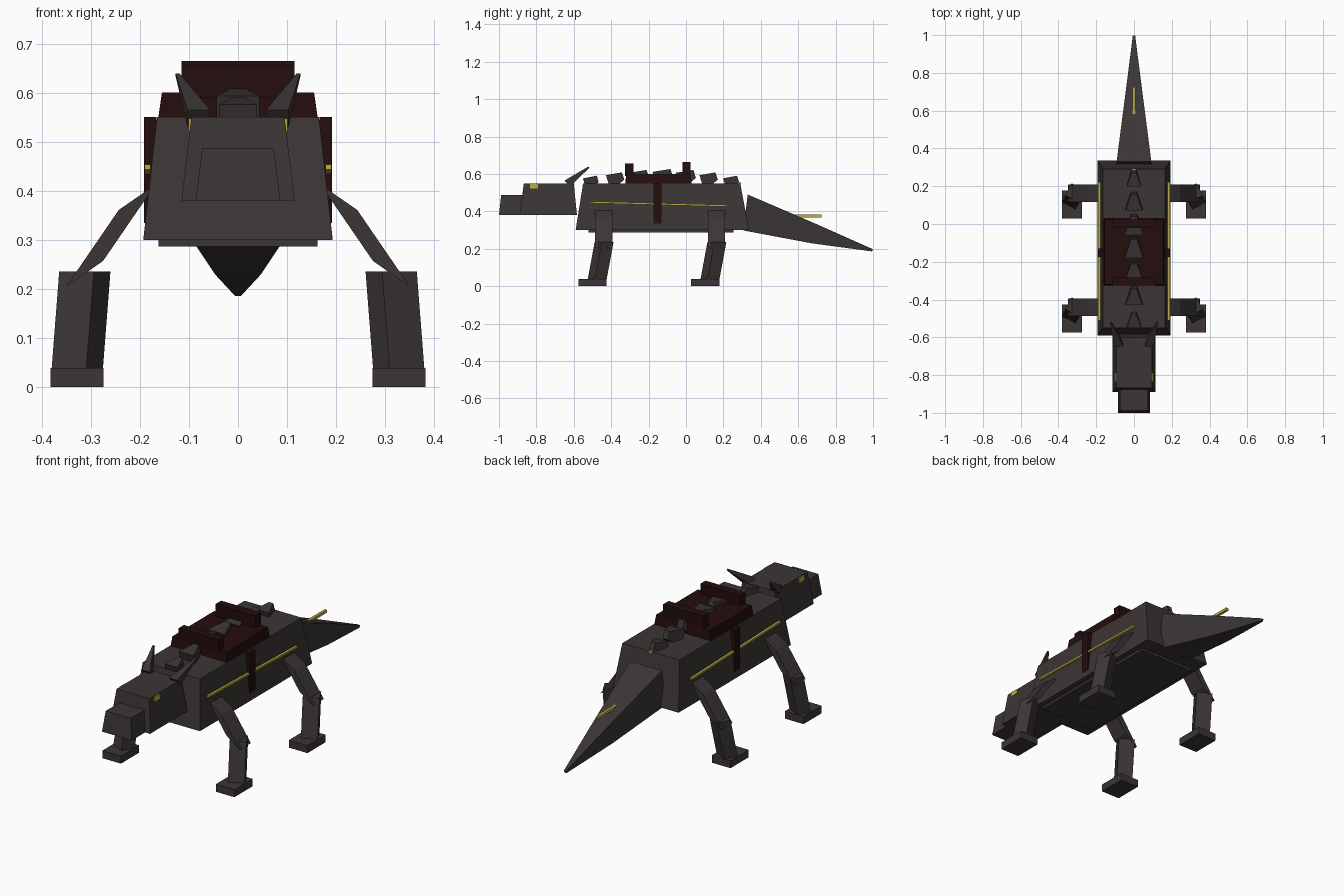
import bpy, bmesh, math
from mathutils import Vector, Matrix

if "Cube" in bpy.data.objects:
    bpy.data.objects.remove(bpy.data.objects["Cube"], do_unlink=True)


def material(name, rgb):
    m = bpy.data.materials.new(name)
    m.use_nodes = True
    m.diffuse_color = (*rgb, 1)
    m.node_tree.nodes["Principled BSDF"].inputs["Base Color"].default_value = (*rgb, 1)
    return m


HIDE = material("charcoal hide", (0.045, 0.036, 0.036))
LEATHER = material("dark red leather", (0.018, 0.004, 0.004))
GOLD = material("yellow glow", (0.52, 0.41, 0.05))
X, Y, Z = Vector((1, 0, 0)), Vector((0, 1, 0)), Vector((0, 0, 1))


def ring(center, u, v):
    """Four corners of a rectangle with half-extent vectors u and v."""
    c = Vector(center)
    return [c - u - v, c + u - v, c + u + v, c - u + v]


def loft(name, rings, mat):
    """Closed four-sided solid through a series of rings."""
    bm = bmesh.new()
    loops = [[bm.verts.new(p) for p in r] for r in rings]
    for a, b in zip(loops, loops[1:]):
        for i in range(4):
            j = (i + 1) % 4
            bm.faces.new((a[i], a[j], b[j], b[i]))
    bm.faces.new(loops[0])
    bm.faces.new(loops[-1])
    bmesh.ops.recalc_face_normals(bm, faces=bm.faces)
    me = bpy.data.meshes.new(name)
    bm.to_mesh(me)
    bm.free()
    me.materials.append(mat)
    ob = bpy.data.objects.new(name, me)
    bpy.context.collection.objects.link(ob)
    return ob


def slab(name, x, y, z, mat, top_x=None, top_y=None):
    """Upright block centred on x = 0, optionally tapered to its top."""
    top_x, top_y = top_x or x, top_y or y
    rings = [ring((0, (b[0] + b[1]) / 2, h), X * a, Y * (b[1] - b[0]) / 2)
             for a, b, h in ((x, y, z[0]), (top_x, top_y, z[1]))]
    return loft(name, rings, mat)


def box(name, lo, hi, mat):
    lo, hi = Vector(lo), Vector(hi)
    c, h = (lo + hi) / 2, (hi - lo) / 2
    return loft(name, [ring(c - Z * h.z, X * h.x, Y * h.y),
                       ring(c + Z * h.z, X * h.x, Y * h.y)], mat)


# Torso, belly, head and snout
slab("body", 0.193, (-0.59, 0.337), (0.30, 0.55), HIDE, 0.165, (-0.55, 0.29))
slab("belly_plate", 0.162, (-0.52, 0.253), (0.287, 0.301), HIDE)
slab("head", 0.115, (-0.89, -0.583), (0.38, 0.55), HIDE, 0.095, (-0.867, -0.60))
slab("snout", 0.086, (-1.0, -0.85), (0.38, 0.487), HIDE, 0.073, (-0.988, -0.86))

# Tail, tapering down to a point
loft("tail", [ring((0, 0.318, 0.394), X * 0.092, Vector((0, 0.012, 0.096))),
              ring((0, 0.68, 0.283), X * 0.046, Vector((0, 0.006, 0.054))),
              ring((0, 0.997, 0.192), X * 0.006, Vector((0, 0.002, 0.006)))], HIDE)
box("tail_stripe", (-0.007, 0.575, 0.368), (0.007, 0.725, 0.382), GOLD)
box("rump_stripe", (-0.008, 0.275, 0.545), (0.008, 0.293, 0.554), GOLD)

# Row of backward-leaning spikes, tallest in the middle
axis, up = Vector((0, 0.95, 0.3)), Vector((0, -0.3, 0.95))
for i in range(7):
    arch = math.sin(math.pi * i / 6)
    size = 1 + 0.3 * arch
    base = Vector((0, -0.54 + 0.125 * i, 0.54 + 0.024 * arch))
    tip = base + axis * 0.072 * size + Z * 0.012
    loft(f"back_spike_{i + 1}", [ring(base, X * 0.038 * size, up * 0.038 * size),
                                 ring(tip, X * 0.013 * size, up * 0.018 * size)], HIDE)

# Saddle
slab("saddle_seat", 0.163, (-0.325, 0.03), (0.545, 0.60), LEATHER, 0.155, (-0.32, 0.025))
slab("saddle_front_bar", 0.115, (-0.325, -0.282), (0.59, 0.655), LEATHER)
slab("saddle_back_bar", 0.115, (-0.02, 0.025), (0.59, 0.665), LEATHER)

# Parts on both sides
for s, side in ((1, "left"), (-1, "right")):
    box(f"{side}_strap", (s * 0.166, -0.175, 0.335), (s * 0.191, -0.13, 0.55), LEATHER)
    box(f"{side}_eye", (s * 0.088, -0.835, 0.522), (s * 0.101, -0.79, 0.547), GOLD)
    loft(f"{side}_stripe", [ring((s * 0.184, y, z), X * 0.006, Z * 0.005)
                            for y, z in ((-0.512, 0.449), (0.222, 0.43))], GOLD)
    loft(f"{side}_horn", [
        ring((s * 0.08, -0.635, 0.548), X * 0.023, Vector((0, -0.014, 0.017))),
        ring((s * 0.123, -0.52, 0.636), X * 0.004, Vector((0, -0.003, 0.003)))], HIDE)

    yaw = Matrix.Rotation(s * math.radians(28), 3, "Z")
    for end, y in (("front", -0.44), ("rear", 0.163)):
        # Splayed thigh, twisted shin and flat foot
        across = Vector((s * 0.0375, 0, -0.026))
        loft(f"{end}_{side}_thigh", [ring((s * 0.2055, y, 0.387), across, Y * 0.046),
                                     ring((s * 0.3125, y, 0.231), across, Y * 0.046)], HIDE)
        u, v = yaw @ X * 0.04, yaw @ Y * 0.036
        loft(f"{end}_{side}_shin", [ring((s * 0.312, y + 0.002, 0.236), u, v),
                                    ring((s * 0.328, y - 0.036, 0.03), u, v)], HIDE)
        box(f"{end}_{side}_foot", (s * 0.274, y - 0.135, 0),
            (s * 0.382, y + 0.015, 0.039), HIDE)
